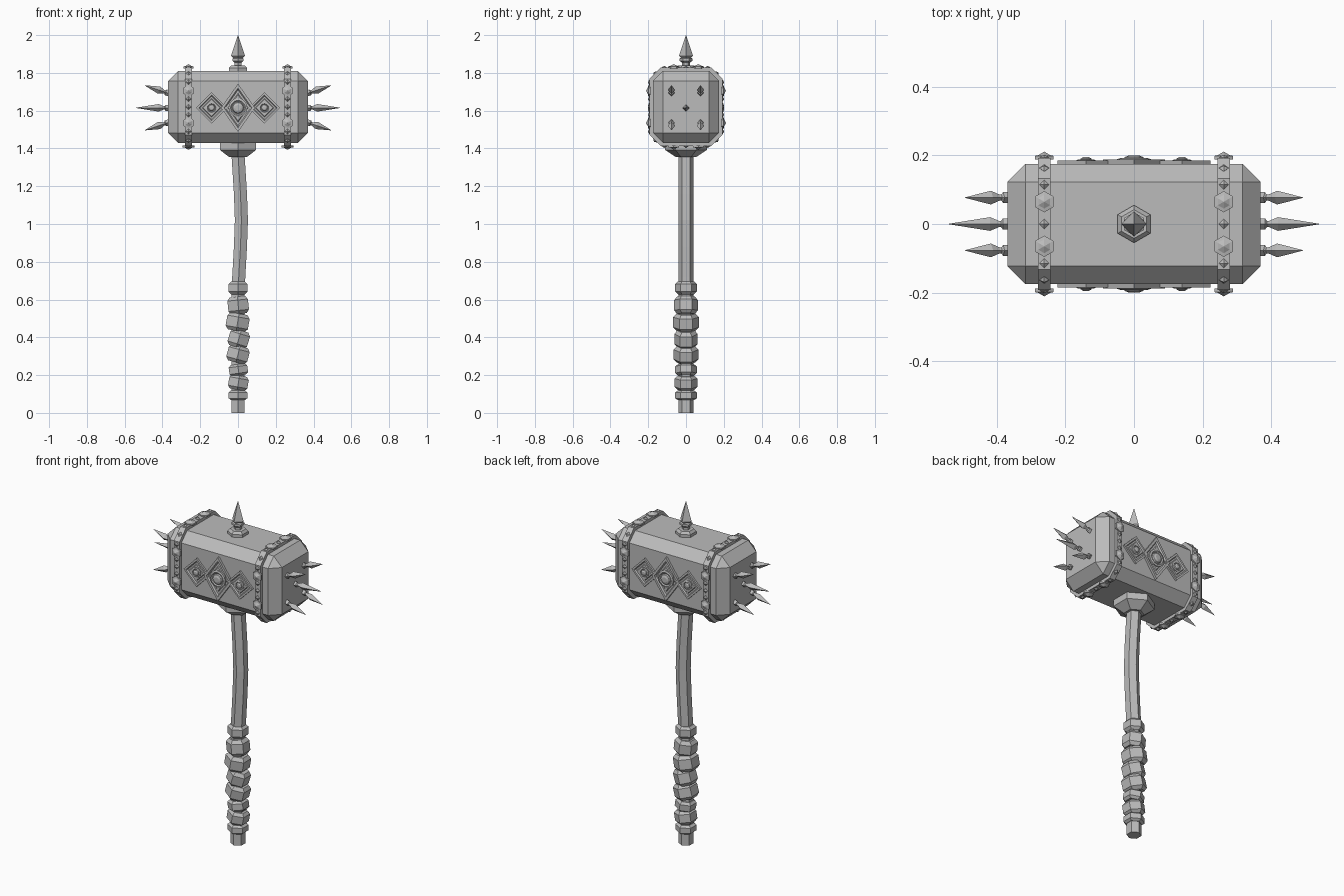
import bpy, bmesh
from math import sin, cos, pi, radians
from mathutils import Matrix, Vector

if "Cube" in bpy.data.objects:
    bpy.data.objects.remove(bpy.data.objects["Cube"], do_unlink=True)

STEEL = (0.5, 0.5, 0.5, 1)
mat = bpy.data.materials.new("grey steel")
mat.use_nodes = True
mat.diffuse_color = STEEL
mat.node_tree.nodes["Principled BSDF"].inputs["Base Color"].default_value = STEEL

MID = 1.62   # height of the head's centre


def finish(name, bm):
    bmesh.ops.recalc_face_normals(bm, faces=bm.faces)
    mesh = bpy.data.meshes.new(name)
    bm.to_mesh(mesh)
    bm.free()
    mesh.materials.append(mat)
    obj = bpy.data.objects.new(name, mesh)
    bpy.context.collection.objects.link(obj)
    return obj


def skin(bm, rings):
    """Join rings of points into a closed skin with capped ends."""
    loops = [[bm.verts.new(p) for p in ring] for ring in rings]
    n = len(loops[0])
    for a, b in zip(loops, loops[1:]):
        for i in range(n):
            j = (i + 1) % n
            bm.faces.new((a[i], a[j], b[j], b[i]))
    bm.faces.new(loops[0][::-1])
    bm.faces.new(loops[-1])


def turned(bm, profile, sides, matrix=Matrix()):
    """Faceted turning of (radius, height) pairs about local z."""
    skin(bm, [[matrix @ Vector((r * cos(a), r * sin(a), h))
               for a in (pi / 2 + 2 * pi * i / sides for i in range(sides))]
              for r, h in profile])


def facing(location, direction, scale=(1, 1, 1)):
    """Place local z along a direction."""
    d = Vector(direction).normalized()
    rot = Vector((0, 0, 1)).rotation_difference(d).to_matrix().to_4x4()
    return Matrix.Translation(location) @ rot @ Matrix.Diagonal((*scale, 1))


# Hammer head: a chamfered block
bm = bmesh.new()
bmesh.ops.create_cube(bm, size=1, matrix=Matrix.Translation((0, 0, MID))
                      @ Matrix.Diagonal((0.74, 0.35, 0.38, 1)))
bmesh.ops.bevel(bm, geom=bm.edges[:], offset=0.053, segments=1, affect='EDGES')
finish("hammer_head", bm)

# Bands around the head, with large and small studs
LARGE = [(0.031, -0.004), (0.031, 0.006), (0.02, 0.008), (0.001, 0.018)]
SMALL = [(0.014, -0.002), (0.014, 0.001), (0.001, 0.009)]
BY, BZ, CUT = 0.193, 0.208, 0.06
for side, label in ((1, "left"), (-1, "right")):
    x = side * 0.262
    bm = bmesh.new()
    outline = []
    for sy, sz in ((1, 1), (-1, 1), (-1, -1), (1, -1)):
        pair = [(sy * BY, sz * (BZ - CUT)), (sy * (BY - CUT), sz * BZ)]
        outline += pair if sy * sz > 0 else pair[::-1]
    skin(bm, [[(x + w, y, MID + z) for y, z in outline] for w in (-0.018, 0.018)])
    finish(label + "_band", bm)

    bm = bmesh.new()
    for s in (1, -1):
        for t in (-1, 1):
            turned(bm, LARGE, 6, facing((x, s * BY, MID + t * 0.085), (0, s, 0)))
            turned(bm, LARGE, 6, facing((x, t * 0.065, MID + s * BZ), (0, 0, s)))
            turned(bm, SMALL, 4, facing((x, s * (BY - CUT / 2), MID + t * (BZ - CUT / 2)),
                                        (0, s, t)))
            turned(bm, SMALL, 4, facing((x, s * BY, MID + t * 0.042), (0, s, 0)))
            turned(bm, SMALL, 4, facing((x, s * BY, MID + t * 0.13), (0, s, 0)))
            turned(bm, SMALL, 4, facing((x, t * 0.115, MID + s * BZ), (0, 0, s)))
        turned(bm, SMALL, 4, facing((x, s * BY, MID), (0, s, 0)))
        turned(bm, SMALL, 4, facing((x, 0, MID + s * BZ), (0, 0, s)))
    finish(label + "_band_studs", bm)

# Spikes on both striking faces: the outer four splay up or down
def spike(length, width):
    return [(0.016, -0.01), (0.016, 0.013), (0.009, 0.018), (0.009, 0.024),
            (width, 0.05), (0.0008, length)]


for side, label in ((1, "left"), (-1, "right")):
    bm = bmesh.new()
    turned(bm, spike(0.17, 0.02), 4, facing((side * 0.37, 0, MID - 0.005), (side, 0, 0)))
    for sy in (-1, 1):
        for sz in (-1, 1):
            turned(bm, spike(0.13, 0.02), 4,
                   facing((side * 0.37, sy * 0.077, MID - 0.005 + sz * 0.078),
                          (side, 0, sz * 0.33)))
    finish(label + "_spikes", bm)

# Top collar and spike
bm = bmesh.new()
turned(bm, [(0.055, 1.8), (0.055, 1.826), (0.042, 1.84), (0.022, 1.84),
            (0.022, 1.855), (0.034, 1.864), (0.034, 1.876), (0.02, 1.882)], 6)
finish("top_collar", bm)
bm = bmesh.new()
turned(bm, [(0.018, 1.87), (0.037, 1.89), (0.001, 2.0)], 4)
finish("top_spike", bm)

# Framed diamond ornaments with round bosses, front and back
FRAME = [(1, -0.005), (1, 0.012), (0.82, 0.012), (0.74, 0.004), (0.6, 0.004), (0.54, 0.008)]
BOSS = [(1, 0), (1, 0.014), (0.8, 0.017), (0.68, 0.012), (0.62, 0.012),
        (0.55, 0.02), (0.3, 0.025)]
for s, label in ((-1, "front"), (1, "back")):
    bm = bmesh.new()
    for x, w, h, boss, deep in ((-0.14, 0.083, 0.083, 0.028, 0.8), (0.14, 0.083, 0.083, 0.028, 0.8),
                                (0, 0.09, 0.128, 0.05, 1)):
        base = (x, s * 0.175, MID - 0.005)
        turned(bm, FRAME, 4, facing(base, (0, s, 0), (w, h, deep + 0.1)))
        turned(bm, BOSS, 12, facing(base, (0, s, 0), (boss, boss, deep)))
    finish(label + "_ornament", bm)

# Socket under the head
bm = bmesh.new()
turned(bm, [(0.055, 1.355), (0.11, 1.392), (0.11, 1.435)], 6)
finish("head_socket", bm)

# Shaft, slightly bowed towards the left
bm = bmesh.new()
path = [(0, 0), (0, 0.6), (0.004, 0.72), (0.013, 0.88), (0.018, 1.02), (0.013, 1.16), (0, 1.37)]
skin(bm, [[(cx + 0.04 * cos(a), 0.04 * sin(a), z)
           for a in (pi / 2 + pi * i / 3 for i in range(6))] for cx, z in path])
finish("shaft", bm)

# Grip: stacked six-sided wraps, each (height, half height, radius, tilt, shift)
WRAPS = [(0.093, 0.026, 0.057, 0, 0), (0.16, 0.038, 0.06, 10, 0.002),
         (0.228, 0.03, 0.057, -8, 0.002), (0.31, 0.044, 0.066, 15, 0),
         (0.392, 0.046, 0.062, 17, 0.004), (0.48, 0.046, 0.069, 10, -0.002),
         (0.57, 0.046, 0.063, -6, 0.001), (0.662, 0.034, 0.057, 0, 0)]
bm = bmesh.new()
for z, half, r, tilt, shift in WRAPS:
    place = Matrix.Translation((shift, 0, z)) @ Matrix.Rotation(radians(tilt), 4, 'Y')
    turned(bm, [(r * 0.74, -half), (r, -half * 0.6), (r, half * 0.6), (r * 0.74, half)], 6, place)
finish("grip_wraps", bm)
